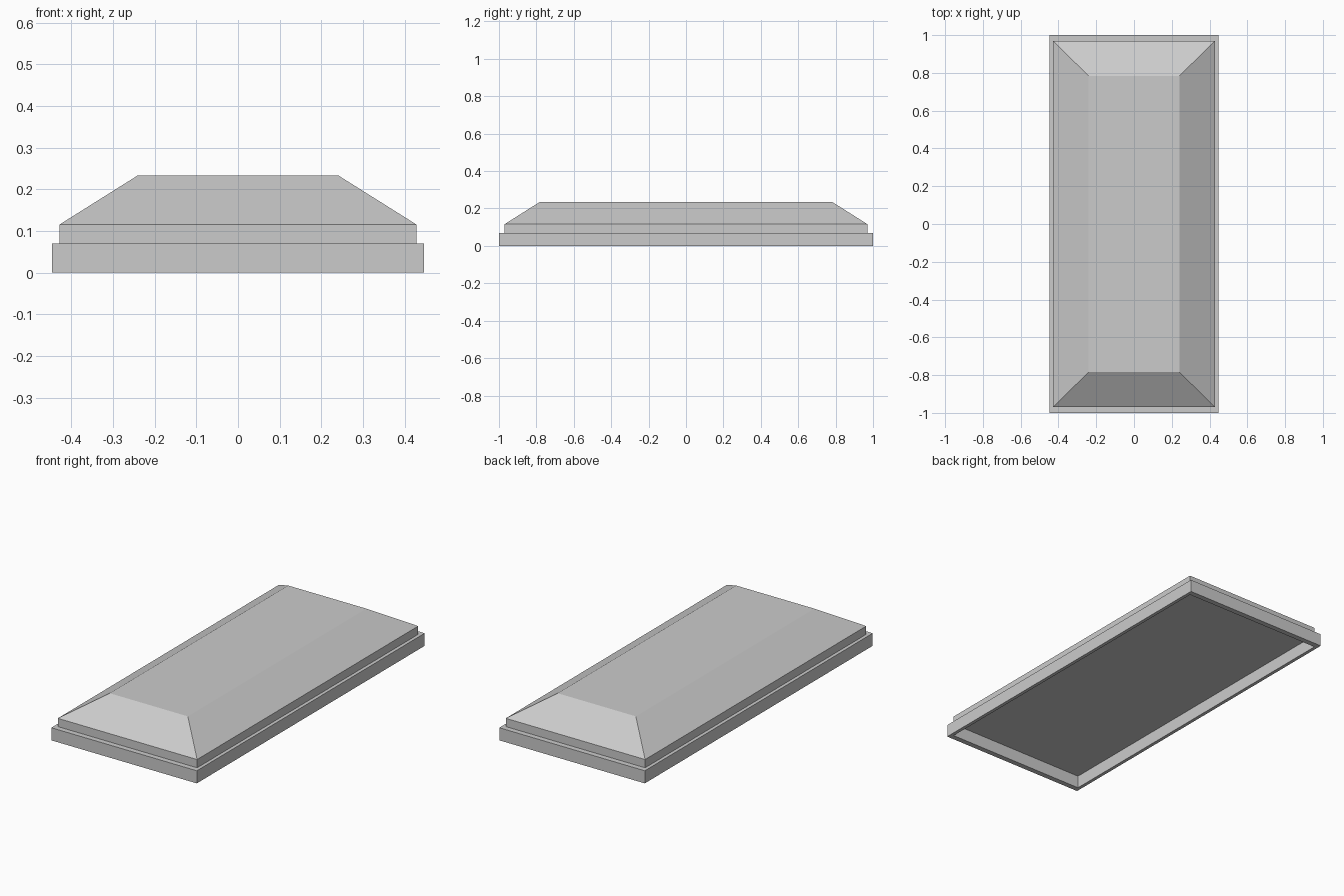
import bpy
import bmesh

cube = bpy.data.objects.get("Cube")
if cube:
    bpy.data.objects.remove(cube, do_unlink=True)

GREY = (0.6, 0.6, 0.6, 1.0)
mat = bpy.data.materials.new("plain grey")
mat.use_nodes = True
mat.diffuse_color = GREY
mat.node_tree.nodes["Principled BSDF"].inputs["Base Color"].default_value = GREY


def stacked_rectangles(name, levels, closed_loop=False):
    """Skin rectangles (half x, half y, z), capping the ends or closing the loop."""
    bm = bmesh.new()
    rings = [[bm.verts.new((sx * hx, sy * hy, z))
              for sx, sy in ((-1, -1), (1, -1), (1, 1), (-1, 1))]
             for hx, hy, z in levels]
    pairs = list(zip(rings, rings[1:]))
    if closed_loop:
        pairs.append((rings[-1], rings[0]))
    else:
        bm.faces.new(rings[0][::-1])
        bm.faces.new(rings[-1])
    for low, high in pairs:
        for i in range(4):
            j = (i + 1) % 4
            bm.faces.new((low[i], low[j], high[j], high[i]))
    bmesh.ops.recalc_face_normals(bm, faces=bm.faces)
    mesh = bpy.data.meshes.new(name)
    bm.to_mesh(mesh)
    bm.free()
    mesh.materials.append(mat)
    obj = bpy.data.objects.new(name, mesh)
    bpy.context.collection.objects.link(obj)
    return obj


OUTER = (0.447, 1.0)
INNER = (0.428, 0.97)
RIM_TOP = 0.07

# Open rim around the base
stacked_rectangles("base_rim", [(*OUTER, 0), (*OUTER, RIM_TOP),
                                (*INNER, RIM_TOP), (*INNER, 0)], closed_loop=True)

# Lid with a short upright edge and sloped sides up to a flat top
stacked_rectangles("sloped_lid", [(*INNER, RIM_TOP), (*INNER, 0.116),
                                  (0.24, 0.783, 0.234)])
